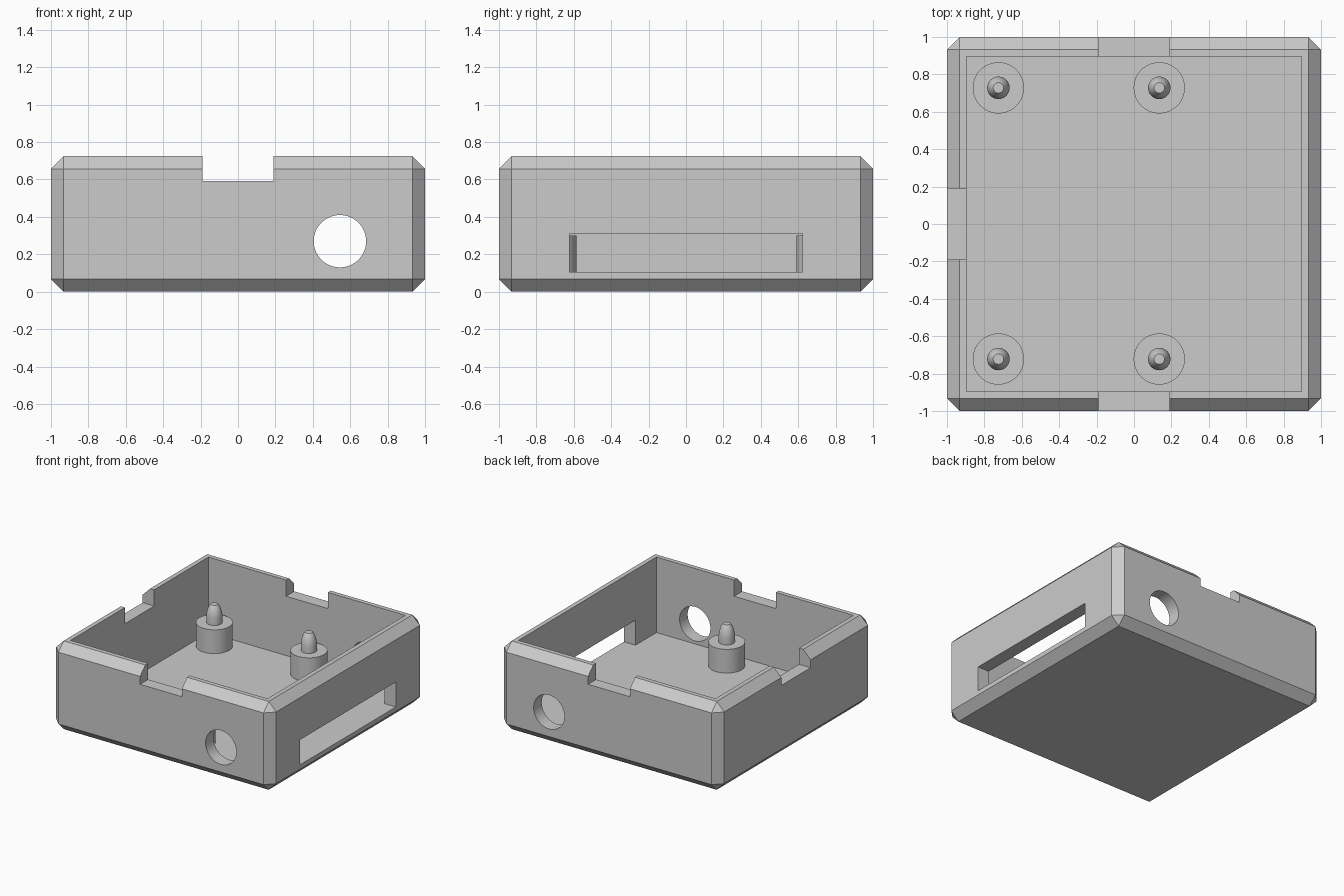
import bpy, bmesh, math
from mathutils import Matrix

if "Cube" in bpy.data.objects:
    bpy.data.objects.remove(bpy.data.objects["Cube"], do_unlink=True)

HEIGHT, CHAMFER, FLOOR, INNER = 0.725, 0.068, 0.105, 0.895

grey = bpy.data.materials.new("plain grey")
grey.use_nodes = True
grey.diffuse_color = (0.6, 0.6, 0.6, 1)
grey.node_tree.nodes["Principled BSDF"].inputs["Base Color"].default_value = (0.6, 0.6, 0.6, 1)


def make_object(name, bm):
    bmesh.ops.recalc_face_normals(bm, faces=bm.faces)
    mesh = bpy.data.meshes.new(name)
    bm.to_mesh(mesh)
    bm.free()
    mesh.materials.append(grey)
    obj = bpy.data.objects.new(name, mesh)
    bpy.context.collection.objects.link(obj)
    return obj


def activate(obj):
    bpy.ops.object.select_all(action='DESELECT')
    obj.select_set(True)
    bpy.context.view_layer.objects.active = obj


def box(name, low, high, chamfer=0):
    bm = bmesh.new()
    bmesh.ops.create_cube(bm, size=1)
    for v in bm.verts:
        v.co = [h if c > 0 else l for c, l, h in zip(v.co, low, high)]
    if chamfer:
        bmesh.ops.bevel(bm, geom=bm.edges[:], offset=chamfer, segments=1,
                        affect='EDGES', offset_type='OFFSET')
    return make_object(name, bm)


def cut(target, cutter):
    cutter.hide_render = True
    mod = target.modifiers.new("cut", 'BOOLEAN')
    mod.operation, mod.solver, mod.object = 'DIFFERENCE', 'EXACT', cutter
    activate(target)
    bpy.ops.object.modifier_apply(modifier=mod.name)
    bpy.data.objects.remove(cutter, do_unlink=True)


# Chamfered tray, hollowed out from above
tray = box("tray", (-1, -1, 0), (1, 1, HEIGHT), CHAMFER)
cut(tray, box("cavity", (-INNER, -INNER, FLOOR), (INNER, INNER, 1)))

# Rim notches: front and back in one pass, then one side
cut(tray, box("front_back_notch", (-0.19, -1.2, 0.592), (0.19, 1.2, 1)))
cut(tray, box("side_notch", (-1.2, -0.19, 0.592), (-0.5, 0.19, 1)))

# Long slot level with the floor on the other side
cut(tray, box("slot", (0.5, -0.622, FLOOR), (1.2, 0.622, 0.31)))

# Round hole through the front and back walls
bm = bmesh.new()
bmesh.ops.create_cone(bm, cap_ends=True, segments=64, radius1=0.14, radius2=0.14, depth=2.4,
                      matrix=Matrix.Translation((0.545, 0, 0.27)) @ Matrix.Rotation(math.pi / 2, 4, 'X'))
cut(tray, make_object("round_hole", bm))
activate(tray)
bpy.ops.object.shade_smooth_by_angle(angle=math.radians(30))


# Standoffs: a wide post with a bullet-shaped locating pin
PROFILE = [(0, FLOOR - 0.01), (0.137, FLOOR - 0.01), (0.137, 0.3), (0.06, 0.3), (0.06, 0.36),
           (0.056, 0.385), (0.049, 0.41), (0.04, 0.432), (0.028, 0.45), (0, 0.45)]


def standoff(name, x, y):
    bm = bmesh.new()
    verts = [bm.verts.new((r, 0, z)) for r, z in PROFILE]
    edges = [bm.edges.new(pair) for pair in zip(verts, verts[1:])]
    bmesh.ops.spin(bm, geom=verts + edges, axis=(0, 0, 1), cent=(0, 0, 0),
                   angle=math.tau, steps=48)
    bmesh.ops.remove_doubles(bm, verts=bm.verts, dist=0.0005)
    obj = make_object(name, bm)
    obj.location = (x, y, 0)
    activate(obj)
    bpy.ops.object.shade_smooth_by_angle(angle=math.radians(30))


for side, x in (("right", -0.725), ("left", 0.135)):
    for end, y in (("front", -0.722), ("back", 0.728)):
        standoff(f"{end}_{side}_standoff", x, y)
